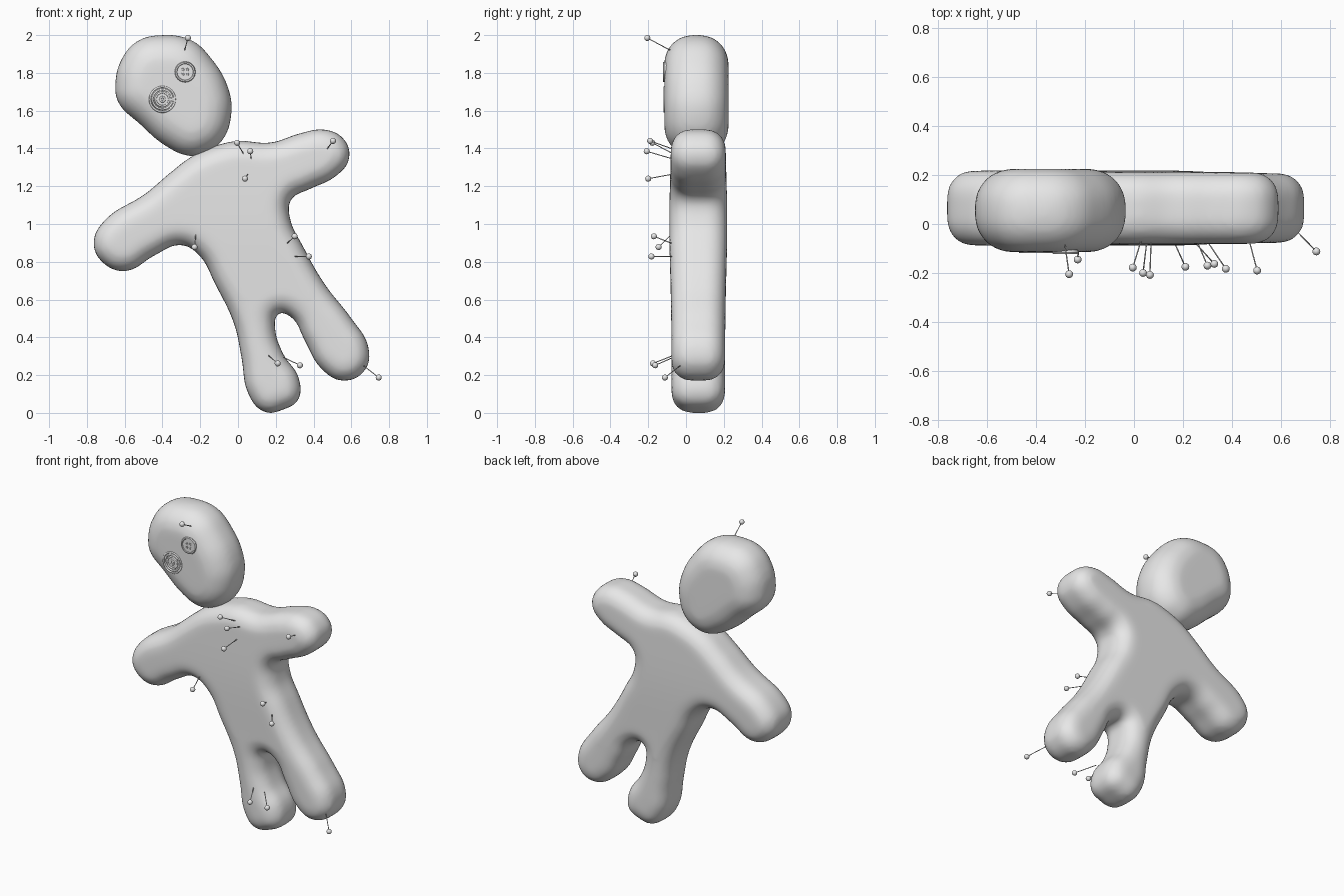
import bpy
import bmesh
import math
from mathutils import Vector, Matrix

default = bpy.data.objects.get("Cube")
if default:
    bpy.data.objects.remove(default, do_unlink=True)

# One plain grey for the whole doll
grey = bpy.data.materials.new("plain grey")
grey.use_nodes = True
grey.diffuse_color = (0.8, 0.8, 0.8, 1)
grey.node_tree.nodes["Principled BSDF"].inputs["Base Color"].default_value = (0.8, 0.8, 0.8, 1)


def add_object(name, mesh):
    mesh.materials.clear()
    mesh.materials.append(grey)
    for face in mesh.polygons:
        face.use_smooth = True
        face.material_index = 0
    obj = bpy.data.objects.new(name, mesh)
    bpy.context.collection.objects.link(obj)
    return obj


def from_bmesh(name, bm):
    mesh = bpy.data.meshes.new(name)
    bm.to_mesh(mesh)
    bm.free()
    return add_object(name, mesh)


def stuffed_shape(name, outline, centre_y, rounding, flat, swell):
    """Turn a smooth outline into a rounded, padded cushion."""
    curve = bpy.data.curves.new(name + " outline", "CURVE")
    curve.dimensions = "2D"
    curve.fill_mode = "BOTH"
    curve.extrude = flat
    curve.bevel_depth = rounding
    curve.bevel_resolution = 6
    curve.offset = -rounding
    spline = curve.splines.new("BEZIER")
    spline.resolution_u = 6
    spline.bezier_points.add(len(outline) - 1)
    for point, (x, z) in zip(spline.bezier_points, outline):
        point.co = (x, z, 0)
        point.handle_left_type = point.handle_right_type = "AUTO"
    spline.use_cyclic_u = True
    helper = bpy.data.objects.new(name + " helper", curve)
    bpy.context.collection.objects.link(helper)
    graph = bpy.context.evaluated_depsgraph_get()
    mesh = bpy.data.meshes.new_from_object(helper.evaluated_get(graph))
    bpy.data.objects.remove(helper, do_unlink=True)

    # Stand it up, swell the middle and weld the seams
    bm = bmesh.new()
    bm.from_mesh(mesh)
    bmesh.ops.remove_doubles(bm, verts=bm.verts, dist=0.0005)
    bmesh.ops.recalc_face_normals(bm, faces=bm.faces)
    bmesh.ops.transform(bm, matrix=Matrix.Rotation(math.pi / 2, 4, "X"), verts=bm.verts)
    for v in bm.verts:
        v.co.y = v.co.y * (1 + swell * math.exp(-((v.co.z - 1) / 0.35) ** 2)) + centre_y
    bm.to_mesh(mesh)
    bm.free()
    obj = add_object(name, mesh)
    remesh = obj.modifiers.new("even skin", "REMESH")
    remesh.mode = "VOXEL"
    remesh.voxel_size = 0.016
    remesh.use_smooth_shade = True
    smooth = obj.modifiers.new("soften", "SMOOTH")
    smooth.factor = 0.5
    smooth.iterations = 12
    return obj


body_outline = [
    # neck and left arm
    (-.24, 1.36), (-.1, 1.42), (0, 1.44), (.17, 1.43), (.33, 1.48), (.46, 1.5),
    (.56, 1.45), (.59, 1.35), (.52, 1.255), (.38, 1.185), (.28, 1.13),
    # left side and left leg
    (.275, 1.03), (.345, .88), (.46, .68), (.6, .5), (.69, .35), (.675, .23),
    (.56, .17), (.445, .23), (.35, .39), (.285, .505), (.21, .525),
    # right leg and right side
    (.195, .46), (.24, .31), (.32, .19), (.32, .07), (.245, .02), (.14, .005),
    (.055, .1), (.02, .285), (-.02, .47), (-.12, .68), (-.21, .84),
    # right arm
    (-.305, .89), (-.44, .835), (-.6, .75), (-.72, .8), (-.765, .9),
    (-.71, 1.015), (-.49, 1.16), (-.36, 1.27)]
stuffed_shape("body", body_outline, .065, .1, .042, .08)

head_outline = [
    (-.4, 2), (-.25, 1.975), (-.14, 1.875), (-.05, 1.715), (-.035, 1.58),
    (-.085, 1.44), (-.175, 1.375), (-.255, 1.36), (-.385, 1.415), (-.52, 1.53),
    (-.635, 1.645), (-.65, 1.74), (-.615, 1.875), (-.53, 1.97)]
stuffed_shape("head", head_outline, .055, .15, .02, 0)


def rod(bm, start, end, radius, sides=8):
    start, end = Vector(start), Vector(end)
    axis = end - start
    place = Matrix.Translation((start + end) / 2) @ axis.to_track_quat("Z", "Y").to_matrix().to_4x4()
    bmesh.ops.create_cone(bm, cap_ends=True, segments=sides, radius1=radius,
                          radius2=radius, depth=axis.length, matrix=place)


def ring(bm, x, y, z, major, minor, sides=32, tube=6):
    """A torus facing the front."""
    loops = []
    for i in range(sides):
        a = 2 * math.pi * i / sides
        loop = []
        for j in range(tube):
            b = 2 * math.pi * j / tube
            r = major + minor * math.cos(b)
            loop.append(bm.verts.new((x + r * math.cos(a), y + minor * math.sin(b), z + r * math.sin(a))))
        loops.append(loop)
    for i in range(sides):
        here, there = loops[i], loops[(i + 1) % sides]
        for j in range(tube):
            k = (j + 1) % tube
            bm.faces.new((here[j], here[k], there[k], there[j]))
    bmesh.ops.recalc_face_normals(bm, faces=bm.faces)


# Button eye: disc, raised rim and four thread knots
bm = bmesh.new()
ex, ez = -.28, 1.805
rod(bm, (ex, -.08, ez), (ex, -.118, ez), .052, 32)
ring(bm, ex, -.116, ez, .048, .007)
for sx in (-1, 1):
    for sz in (-1, 1):
        ring(bm, ex + sx * .012, -.118, ez + sz * .012, .006, .002, 10)
button = from_bmesh("button_eye", bm)

# Stitched eye: concentric rings of thread
bm = bmesh.new()
for radius in (.012, .036, .052, .066):
    ring(bm, -.4, -.113, 1.66, radius, .006)
from_bmesh("stitched_eye", bm)

# Pins: ball position, then where the needle enters (x, z)
pins = [
    ((-.265, -.205, 1.985), (-.285, 1.91)),
    ((-.005, -.178, 1.43), (.03, 1.37)),
    ((.065, -.208, 1.385), (.07, 1.343)),
    ((.037, -.2, 1.24), (.053, 1.265)),
    ((.503, -.19, 1.44), (.47, 1.395)),
    ((.3, -.17, .935), (.255, .893)),
    ((.375, -.183, .828), (.295, .828)),
    ((-.23, -.145, .878), (-.222, .957)),
    ((.21, -.175, .262), (.16, .305)),
    ((.328, -.163, .252), (.24, .295)),
    ((.745, -.112, .187), (.665, .25))]
for number, (ball, (tx, tz)) in enumerate(pins, 1):
    bm = bmesh.new()
    tip_y = -.03 if tx > .6 else -.065
    rod(bm, ball, (tx, tip_y, tz), .0025)
    bmesh.ops.create_uvsphere(bm, u_segments=16, v_segments=10, radius=.016,
                              matrix=Matrix.Translation(ball))
    from_bmesh(f"pin_{number}", bm)

# Keep the button's rim crisp
bpy.ops.object.select_all(action="DESELECT")
button.select_set(True)
bpy.context.view_layer.objects.active = button
bpy.ops.object.shade_smooth_by_angle(angle=math.radians(40))
